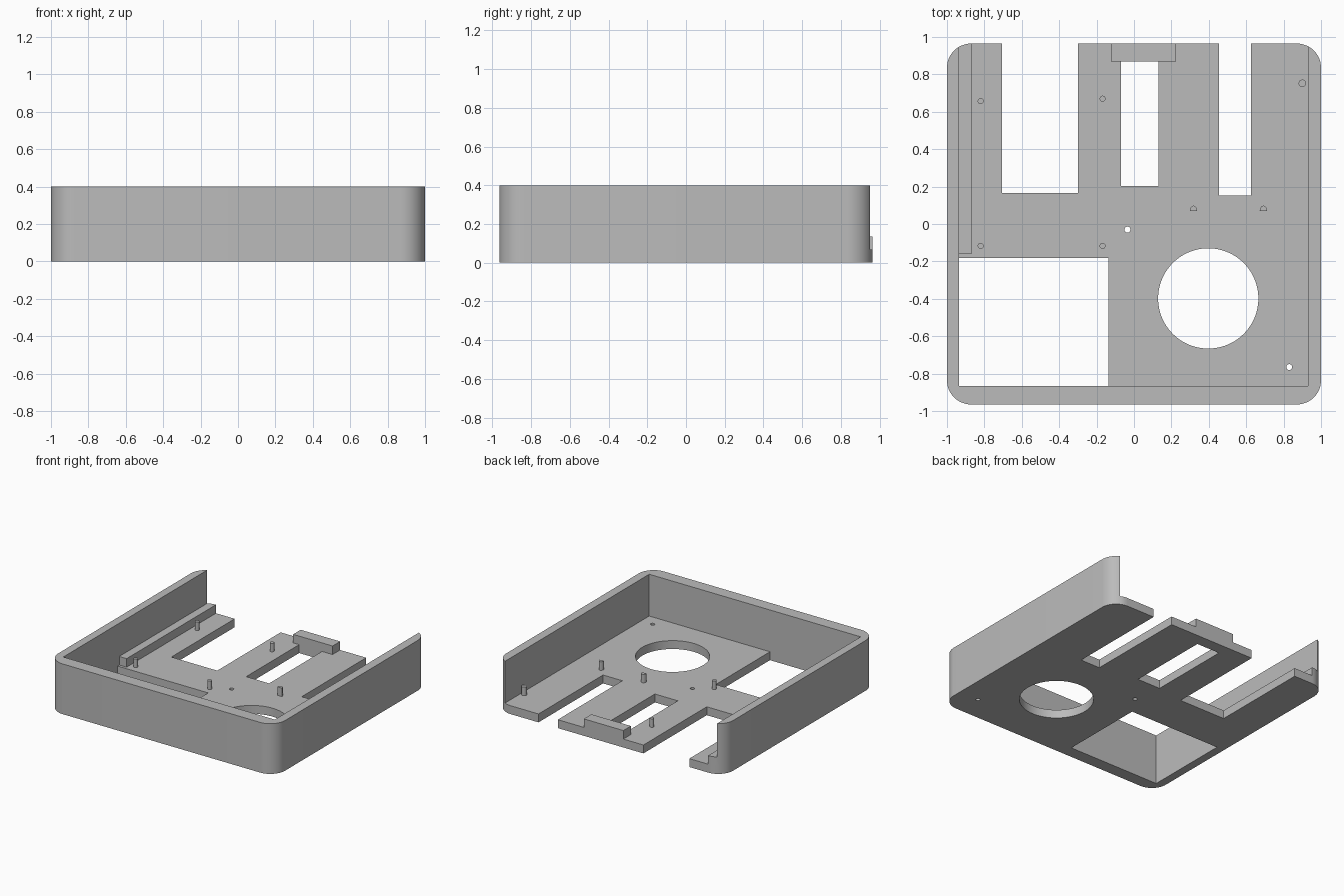
import bpy, bmesh, math
from mathutils import Matrix, Vector

cube = bpy.data.objects.get("Cube")
if cube:
    bpy.data.objects.remove(cube, do_unlink=True)

FLOOR, RIB, TOP = 0.067, 0.135, 0.4
BACK = 0.965

grey = bpy.data.materials.new("plain grey")
grey.use_nodes = True
colour = (0.5, 0.5, 0.5, 1)
grey.diffuse_color = colour
grey.node_tree.nodes["Principled BSDF"].inputs["Base Color"].default_value = colour


def finish(name, bm):
    mesh = bpy.data.meshes.new(name)
    bmesh.ops.recalc_face_normals(bm, faces=bm.faces)
    bm.to_mesh(mesh)
    bm.free()
    mesh.materials.append(grey)
    obj = bpy.data.objects.new(name, mesh)
    bpy.context.collection.objects.link(obj)
    return obj


def box(name, x, y, z, corner=0):
    """Box between limits, with optional rounded upright edges."""
    bm = bmesh.new()
    size = [b - a for a, b in (x, y, z)]
    mid = Vector([(a + b) / 2 for a, b in (x, y, z)])
    bmesh.ops.create_cube(bm, size=1, matrix=Matrix.Translation(mid) @ Matrix.Diagonal((*size, 1)))
    if corner:
        upright = [e for e in bm.edges if abs(e.verts[0].co.z - e.verts[1].co.z) > 0.01]
        bmesh.ops.bevel(bm, geom=upright, offset=corner, segments=12, profile=0.5, affect='EDGES')
    return finish(name, bm)


def cylinder(name, x, y, r, z, sides=24):
    bm = bmesh.new()
    bmesh.ops.create_cone(bm, cap_ends=True, segments=sides, radius1=r, radius2=r,
                          depth=z[1] - z[0], matrix=Matrix.Translation((x, y, sum(z) / 2)))
    return finish(name, bm)


def half_round(name, x, y, r, z):
    """D-shaped pin with its flat side to the front."""
    bm = bmesh.new()
    arc = [math.pi * i / 12 for i in range(13)]
    face = bm.faces.new([bm.verts.new((x + r * math.cos(a), y + 1.4 * r * math.sin(a), z[0])) for a in arc])
    top = bmesh.ops.extrude_face_region(bm, geom=[face])["geom"]
    bmesh.ops.translate(bm, verts=[v for v in top if isinstance(v, bmesh.types.BMVert)],
                        vec=(0, 0, z[1] - z[0]))
    return finish(name, bm)


def boolean(obj, tool, operation='DIFFERENCE'):
    tool.hide_render = True
    mod = obj.modifiers.new("cut", 'BOOLEAN')
    mod.operation, mod.solver, mod.object = operation, 'EXACT', tool
    bpy.context.view_layer.objects.active = obj
    bpy.ops.object.modifier_apply(modifier=mod.name)
    bpy.data.objects.remove(tool, do_unlink=True)


# Tray shell, hollowed and open at the back
tray = box("tray", (-1, 1), (-BACK, BACK), (0, TOP), 0.13)
boolean(tray, box("cavity", (-0.935, 0.93), (-0.865, 1.2), (FLOOR, 0.6)))

# Openings through the floor
through = (-0.1, 0.2)
for x, y in [((-0.705, -0.3), (0.167, 1.2)),
             ((0.455, 0.625), (0.152, 1.2)),
             ((-0.07, 0.132), (0.203, 0.87)),
             ((-0.935, -0.135), (-0.865, -0.182))]:
    boolean(tray, box("opening", x, y, through))
boolean(tray, cylinder("round_opening", 0.397, -0.398, 0.268, through, 96))
for x, y in [(-0.035, -0.03), (0.83, -0.765)]:
    boolean(tray, cylinder("screw_hole", x, y, 0.016, through))

# Side rail, trimmed to the rounded corner
rail = box("side_rail", (-0.935, -0.87), (-0.16, 1.2), (FLOOR, RIB))
boolean(rail, box("trim", (-1, 1), (-BACK, BACK), (-0.1, TOP), 0.13), 'INTERSECT')

# Block at the back edge
parts = [tray, rail, box("back_block", (-0.123, 0.225), (0.87, BACK), (FLOOR, RIB))]

# Locating pins
for i, (x, y, r) in enumerate([(-0.82, 0.657, 0.016), (-0.168, 0.67, 0.016),
                               (-0.82, -0.117, 0.016), (-0.168, -0.117, 0.016),
                               (0.9, 0.752, 0.02)]):
    parts.append(cylinder(f"pin_{i + 1}", x, y, r, (FLOOR, RIB)))
for side, x in (("right", 0.318), ("left", 0.692)):
    parts.append(half_round(f"half_round_pin_{side}", x, 0.07, 0.02, (FLOOR, RIB)))

# Smooth rounded faces, keep edges sharp
bpy.ops.object.select_all(action='DESELECT')
for p in parts:
    p.select_set(True)
bpy.context.view_layer.objects.active = tray
bpy.ops.object.shade_smooth_by_angle(angle=math.radians(30))
